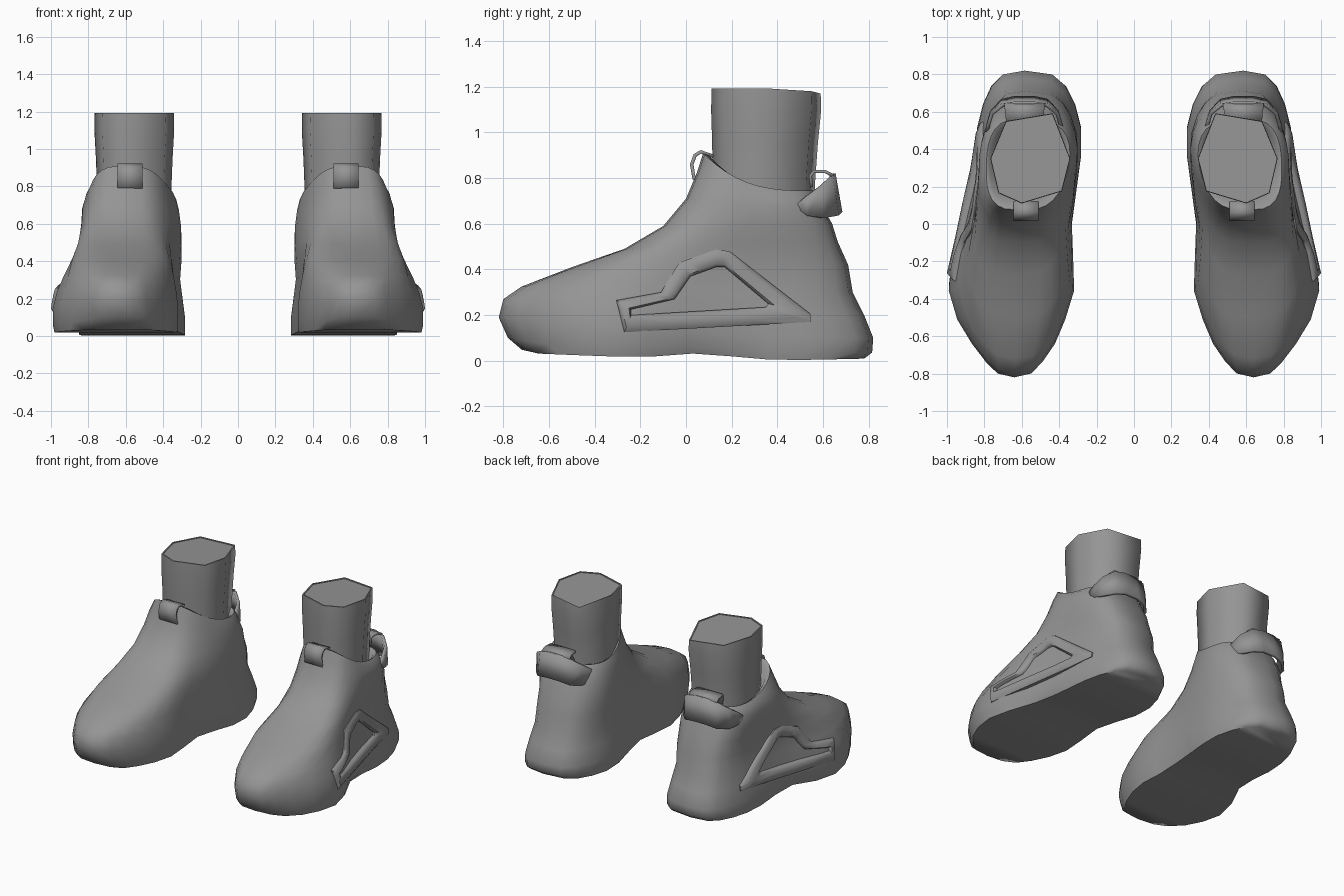
import bpy, math
from mathutils import Vector
from mathutils.bvhtree import BVHTree

if "Cube" in bpy.data.objects:
    bpy.data.objects.remove(bpy.data.objects["Cube"])

grey = bpy.data.materials.new("plain grey")
grey.diffuse_color = (0.3, 0.3, 0.3, 1)
grey.use_nodes = True
grey.node_tree.nodes["Principled BSDF"].inputs["Base Color"].default_value = grey.diffuse_color


def interp(table, v):
    """Piecewise linear lookup in (position, value) pairs."""
    if v <= table[0][0]:
        return table[0][1]
    for (a, p), (b, q) in zip(table, table[1:]):
        if v <= b:
            return p + (q - p) * (v - a) / (b - a)
    return table[-1][1]


def make(name, verts, faces, angle=40):
    """Smooth mesh for one side, mirrored to make the pair."""
    me = bpy.data.meshes.new(name)
    me.from_pydata(verts, [], faces)
    me.materials.append(grey)
    ob = bpy.data.objects.new(name, me)
    bpy.context.collection.objects.link(ob)
    bpy.ops.object.select_all(action='DESELECT')
    ob.select_set(True)
    bpy.context.view_layer.objects.active = ob
    bpy.ops.object.mode_set(mode='EDIT')
    bpy.ops.mesh.select_all(action='SELECT')
    bpy.ops.mesh.normals_make_consistent(inside=False)
    bpy.ops.object.mode_set(mode='OBJECT')
    bpy.ops.object.shade_smooth_by_angle(angle=math.radians(angle))
    mod = ob.modifiers.new("pair", 'MIRROR')
    mod.use_mirror_merge = False
    return ob


def bridge(rings, n, closed=False):
    """Quads between successive closed rings of n points."""
    k = len(rings)
    return [(i * n + j, i * n + (j + 1) % n,
             (i + 1) % k * n + (j + 1) % n, (i + 1) % k * n + j)
            for i in range(k if closed else k - 1) for j in range(n)]


# Shoe body: rings from the sole up to the collar
OUTER = [(-.8, .86), (-.72, .90), (-.55, .99), (-.36, 1.015), (-.2, .985), (.05, .90),
         (.3, .865), (.55, .875), (.8, .87)]
INNER = [(-.8, .42), (-.62, .345), (-.36, .30), (-.05, .335), (.2, .295), (.5, .235), (.8, .22)]
CENTRE = [(-.8, .64), (0, .61), (.8, .585)]
SOLE = [(-.8, .03), (-.65, 0), (-.2, 0), (.05, .025), (.4, 0), (.8, .01)]
# front y, front z, back y, back z, outer width, inner width, roundness
RINGS = [(-.72, .035, .78, .0, 1, 1, .57),
         (-.78, .085, .815, .03, 1.01, 1, .58),
         (-.82, .19, .82, .10, 1, 1, .6),
         (-.80, .27, .78, .20, .94, .97, .6),
         (-.72, .325, .73, .30, .87, .94, .6),
         (-.50, .41, .71, .42, .81, .94, .6),
         (-.27, .49, .665, .52, .83, .92, .6),
         (-.10, .59, .64, .60, .86, .89, .62),
         (0, .71, .60, .67, .86, .85, .62),
         (.05, .83, .575, .72, .80, .81, .6),
         (.075, .91, .56, .745, .71, .77, .6),
         (.10, .90, .54, .735, .64, .72, .62),
         (.16, .70, .50, .64, .45, .55, .65)]
N = 28
rings = []
for r, (yf, zf, yb, zb, ko, ki, p) in enumerate(RINGS):
    ring = []
    for j in range(N):
        t = 2 * math.pi * j / N
        u = (1 - math.cos(t)) / 2
        y = yf + (yb - yf) * u
        z = zb + (zf - zb) * (1 - u) ** (3 if r > 8 else 2)
        if r < 2:
            z += interp(SOLE, y) * (1 - r * .4)
        c = interp(CENTRE, y)
        side = math.sin(t)
        lim = (interp(OUTER, y) - c) * ko if side > 0 else (interp(INNER, y) - c) * ki
        if r < 3:  # waist under the arch
            lim *= 1 - (.16, .12, .05)[r] * max(0, 1 - abs(y - .08) / .3) * (1 if side > 0 else .5)
        ring.append((c + lim * abs(side) ** p, y, z))
    rings.append(ring)
verts = [v for ring in rings for v in ring]
faces = bridge(rings, N)
# sole strips close the bottom
faces += [(j, j + 1, N - j - 1, (N - j) % N) for j in range(1, N // 2 - 1)]
faces += [(0, 1, N - 1), (N // 2 - 1, N // 2, N // 2 + 1)]
make("shoe_body", verts, faces, 60)
tree = BVHTree.FromPolygons([Vector(v) for v in verts], faces)

# Ankle: seven-sided column with a slightly sunken cap
TOP = [(.60, .11), (.725, .165), (.768, .35), (.685, .55),
       (.435, .592), (.341, .35), (.385, .175)]
cx, cy = .56, .35


def level(z, s, dy=0, tilt=0):
    return [(cx + (x - cx) * s, cy + dy + (y - cy) * s, z - tilt * max(0, y - .5)) for x, y in TOP]


rings = [level(.5, .92, -.01), level(.78, .93, -.01), level(.95, .96, -.005), level(1.1, 1),
         level(1.193, .99, 0, .25), level(1.193, .95, 0, .25), level(1.188, .95, 0, .25)]
make("ankle", [v for r in rings for v in r],
     bridge(rings, 7) + [tuple(range(7))[::-1], tuple(range(42, 49))], 82)

# Side frame: raised border that follows the outer wall
OUT = [(-.305, .265), (-.11, .30), (-.03, .43), (.13, .487),
       (.19, .48), (.545, .205), (.545, .17), (-.27, .125)]
INN = [(-.24, .225), (-.05, .27), (.02, .37), (.13, .41),
       (.17, .41), (.36, .25), (.35, .235), (-.24, .20)]


def wall(poly, lift, steps=4):
    pts = []
    for a, b in zip(poly, poly[1:] + poly[:1]):
        for k in range(steps):
            y, z = (Vector(a).lerp(Vector(b), k / steps))
            hit = tree.ray_cast(Vector((2, y, z)), Vector((-1, 0, 0)))[0]
            # the frame bridges the waist
            extra = .02 * max(0, 1 - abs(y - .1) / .3) * max(0, 1 - (z - .12) / .2) if lift > 0 else 0
            pts.append((min(1, (hit.x if hit else .85) + lift + extra), y, z))
    return pts


def between(f):
    return [tuple(Vector(a).lerp(Vector(b), f)) for a, b in zip(OUT, INN)]


rings = [wall(OUT, -.02), wall(OUT, .008), wall(between(.3), .024),
         wall(between(.85), .024), wall(INN, .01), wall(INN, -.02)]
make("side_frame", [v for r in rings for v in r], bridge(rings, 32, True), 50)


def ribbon(name, edges, thick):
    """Band from pairs of edge points, thickened."""
    ob = make(name, [v for e in edges for v in e],
              [(2 * i, 2 * i + 1, 2 * i + 3, 2 * i + 2) for i in range(len(edges) - 1)])
    mod = ob.modifiers.new("thickness", 'SOLIDIFY')
    mod.thickness = thick
    mod.offset = 0


# Front pull tab
ribbon("front_tab", [((.51, y, z), (.645, y, z)) for y, z in
       [(.055, .79), (.035, .80), (.025, .86), (.04, .90), (.065, .915), (.12, .895)]], .016)

# Heel strap: wraps the back of the collar, with both ends drooping
# distance from centre, bottom y, bottom z, top y, top z
HALF = [(.20, .49, .665, .49, .69), (.195, .53, .635, .525, .72), (.175, .60, .625, .59, .765),
        (.12, .66, .635, .635, .805), (.05, .675, .65, .645, .82)]
path = [(.585 + d, *e) for d, *e in HALF] + [(.585 - d, *e) for d, *e in HALF[::-1]]
ribbon("heel_strap", [((x, y0, z0), (x, y1, z1)) for x, y0, z0, y1, z1 in path], .02)

# Heel loop: folds from the strap into the collar
ribbon("heel_loop", [((.585 - w, y, z), (.585 + w, y, z)) for w, y, z in
       [(.11, .645, .81), (.105, .61, .828), (.10, .56, .83), (.09, .545, .81), (.09, .55, .76)]], .014)
